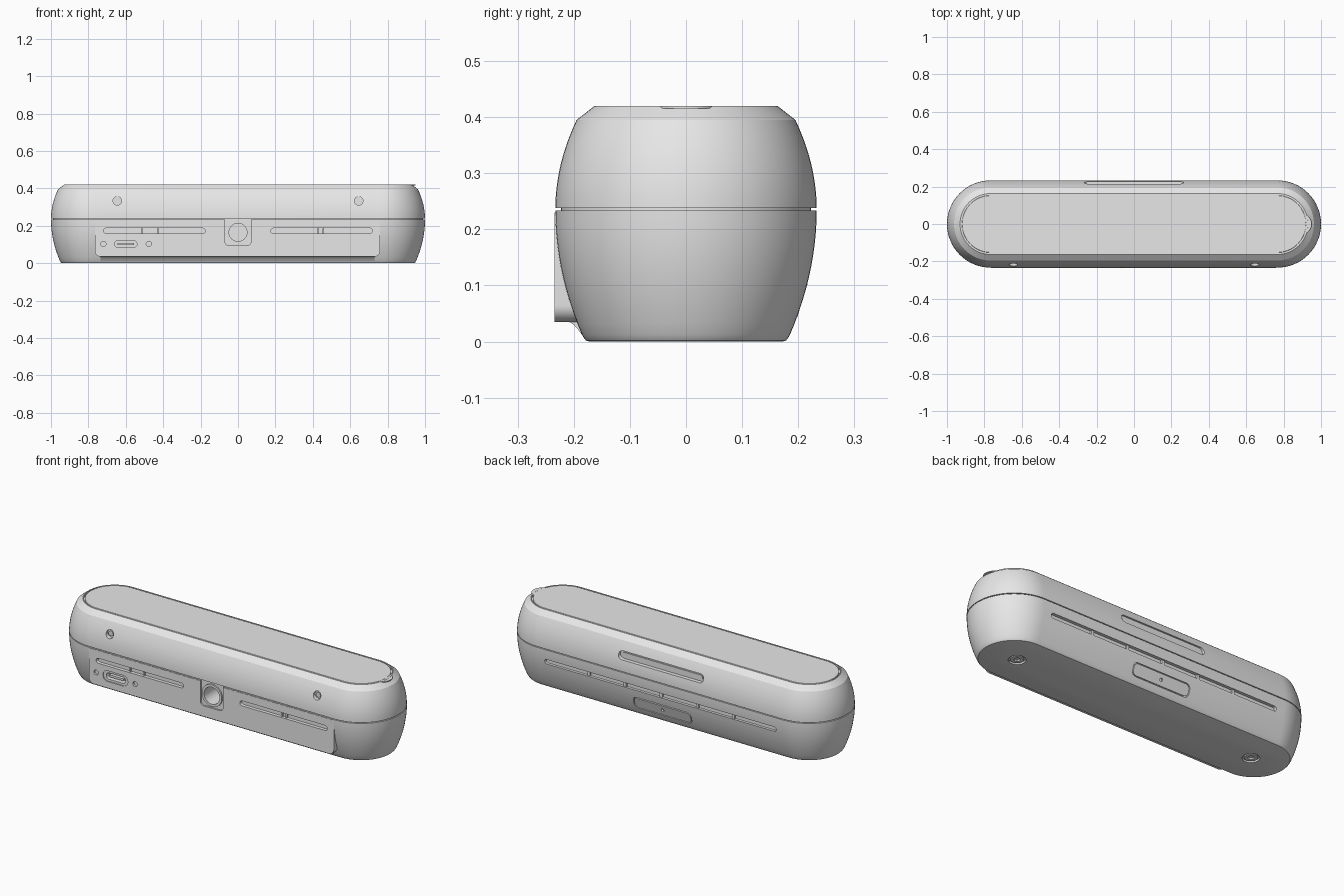
import bpy, bmesh, math
from mathutils import Matrix

if "Cube" in bpy.data.objects:
    bpy.data.objects.remove(bpy.data.objects["Cube"])

grey = bpy.data.materials.new("light_grey")
grey.diffuse_color = (0.8, 0.8, 0.8, 1)
grey.use_nodes = True
grey.node_tree.nodes["Principled BSDF"].inputs["Base Color"].default_value = grey.diffuse_color


def finish(name, bm, matrix=None):
    bmesh.ops.remove_doubles(bm, verts=bm.verts, dist=1e-5)
    bmesh.ops.recalc_face_normals(bm, faces=bm.faces)
    if matrix:
        bm.transform(matrix)
    me = bpy.data.meshes.new(name)
    bm.to_mesh(me)
    bm.free()
    ob = bpy.data.objects.new(name, me)
    me.materials.append(grey)
    bpy.context.collection.objects.link(ob)
    return ob


def outline(cx, cy, hw, hh, r, top=None, n=8):
    """Rounded rectangle; circles and slots when r equals a half size."""
    top = r if top is None else top
    pts = []
    for k, (sx, sy) in enumerate(((1, 1), (-1, 1), (-1, -1), (1, -1))):
        q = top if sy > 0 else r
        for i in range(n + 1):
            a = math.pi / 2 * (k + i / n)
            pts.append((cx + sx * (hw - q) + q * math.cos(a),
                        cy + sy * (hh - q) + q * math.sin(a)))
    return pts


def circle(cx, cy, r):
    return outline(cx, cy, r, r, r)


def prism(name, pts, w0, w1, axis='y', matrix=None):
    place = {'x': lambda u, v, w: (w, u, v), 'y': lambda u, v, w: (u, w, v),
             'z': lambda u, v, w: (u, v, w)}[axis]
    clean = [p for i, p in enumerate(pts) if math.dist(p, pts[i - 1]) > 1e-5]
    bm = bmesh.new()
    a = [bm.verts.new(place(u, v, w0)) for u, v in clean]
    b = [bm.verts.new(place(u, v, w1)) for u, v in clean]
    bm.faces.new(a)
    bm.faces.new(b)
    for i in range(len(a)):
        bm.faces.new((a[i - 1], a[i], b[i], b[i - 1]))
    return finish(name, bm, matrix)


def loft(name, profile, half=0.767, n=32):
    """Stack of capsule-shaped rings, one for each (radius, z)."""
    bm = bmesh.new()
    rings = []
    for r, z in profile:
        ring = []
        for s in (1, -1):
            for i in range(n + 1):
                a = -math.pi / 2 + math.pi * i / n
                ring.append(bm.verts.new((s * (half + r * math.cos(a)),
                                          s * r * math.sin(a), z)))
        rings.append(ring)
    for lo, hi in zip(rings, rings[1:]):
        for i in range(len(lo)):
            bm.faces.new((lo[i - 1], lo[i], hi[i], hi[i - 1]))
    bm.faces.new(rings[0])
    bm.faces.new(rings[-1])
    return finish(name, bm)


def cut(targets, cutter):
    for ob in targets:
        mod = ob.modifiers.new("cut", 'BOOLEAN')
        mod.operation = 'DIFFERENCE'
        mod.solver = 'EXACT'
        mod.object = cutter
        bpy.context.view_layer.objects.active = ob
        bpy.ops.object.modifier_apply(modifier=mod.name)
    bpy.data.objects.remove(cutter)


# Barrel-sided shell with the seam groove and the top recess
profile = [(0.172, 0), (0.178, 0.0015), (0.181, 0.005)]
for i in range(12):
    z = 0.012 + (0.2335 - 0.012) * i / 11
    profile.append((0.233 - 0.053 * ((0.235 - z) / 0.235) ** 2, z))
profile += [(0.223, 0.2335), (0.223, 0.238)]
for i in range(11):
    z = 0.238 + (0.395 - 0.238) * i / 10
    profile.append((0.233 - 0.038 * ((z - 0.235) / 0.16) ** 2, z))
profile += [(0.163, 0.42), (0.158, 0.42), (0.158, 0.412)]
shell = loft("shell", profile)

# Top panel and its finger tab
loft("top_panel", [(0.153, 0.411), (0.153, 0.4185), (0.1515, 0.42)])
prism("top_panel_tab", circle(0.895, 0, 0.055), 0.415, 0.4197, 'z')

# Flat front plate and the concave fillet beneath it
plate = prism("front_plate", outline(-0.0025, 0.1325, 0.7625, 0.0975, 0.03, 0.001),
              -0.234, -0.15)
prism("plate_fillet", [(-0.215, 0.037), (-0.206, 0.034), (-0.199, 0.029), (-0.192, 0.021),
                       (-0.184, 0.010), (-0.165, 0.010), (-0.165, 0.037)], -0.735, 0.73, 'x')
front = [shell, plate]

# Front slots with their ribs
for s, ribs in ((-1, (-0.515, -0.43)), (1, (0.43, 0.457))):
    cut(front, prism("c", outline(s * 0.447, 0.173, 0.272, 0.014, 0.014), -0.26, -0.215))
    for x in ribs:
        prism("front_slot_rib", outline(x, 0.173, 0.004, 0.014, 0.001), -0.224, -0.205)

# Charging port with tongue, flanked by two small holes
cut(front, prism("c", outline(-0.6, 0.102, 0.078, 0.030, 0.030), -0.26, -0.228))
cut(front, prism("c", outline(-0.6, 0.102, 0.060, 0.018, 0.018), -0.26, -0.195))
prism("port_tongue", outline(-0.6, 0.102, 0.045, 0.006, 0.003), -0.225, -0.185)
for x in (-0.72, -0.477):
    cut(front, prism("c", circle(x, 0.103, 0.014), -0.26, -0.222))

# Central mounting socket in a U-shaped recess
cut(front, prism("c", outline(0, 0.16525, 0.07, 0.07025, 0.02, 0.001), -0.26, -0.225))
cut(front, prism("c", circle(0, 0.165, 0.056), -0.26, -0.10))
collar = prism("socket_collar", circle(0, 0.165, 0.062), -0.233, -0.11)
cut([collar], prism("c", circle(0, 0.165, 0.048), -0.26, -0.12))

# Upper front screw holes, and the screw feet below
for x in (-0.645, 0.645):
    cut([shell], prism("c", circle(x, 0.333, 0.023), -0.26, -0.203))
    prism("front_screw", circle(x, 0.333, 0.014), -0.209, -0.195)
    cut([shell], prism("c", circle(x * 1.16, 0, 0.044), -0.02, 0.010, 'z'))
    foot = prism("base_screw", circle(x * 1.16, 0, 0.034), 0.002, 0.02, 'z')
    cut([foot], prism("c", circle(x * 1.16, 0, 0.016), -0.02, 0.012, 'z'))

# Back button recess
cut([shell], prism("c", outline(0, 0.323, 0.265, 0.023, 0.023), 0.205, 0.26))
prism("back_button", outline(0, 0.323, 0.25, 0.013, 0.013), 0.195, 0.209)

# Long back slot with ribs
cut([shell], prism("c", outline(0, 0.165, 0.72, 0.013, 0.013), 0.212, 0.26))
for x in (-0.45, -0.225, 0, 0.225, 0.45):
    prism("back_slot_rib", outline(x, 0.165, 0.008, 0.013, 0.001), 0.2, 0.222)

# Sloped back cover with a pin hole
tilt = Matrix.Translation((0, 0.208, 0.073)) @ Matrix.Rotation(-0.3, 4, 'X')
cut([shell], prism("c", outline(0, 0, 0.180, 0.036, 0.026), -0.008, 0.03, matrix=tilt))
cover = prism("back_cover", outline(0, 0, 0.175, 0.031, 0.022), -0.02, -0.0005, matrix=tilt)
cut([cover], prism("c", circle(0, 0, 0.009), -0.01, 0.03, matrix=tilt))

# Smooth shading with sharp creases
for ob in bpy.data.objects:
    ob.select_set(True)
bpy.context.view_layer.objects.active = shell
bpy.ops.object.shade_smooth_by_angle(angle=math.radians(24))
